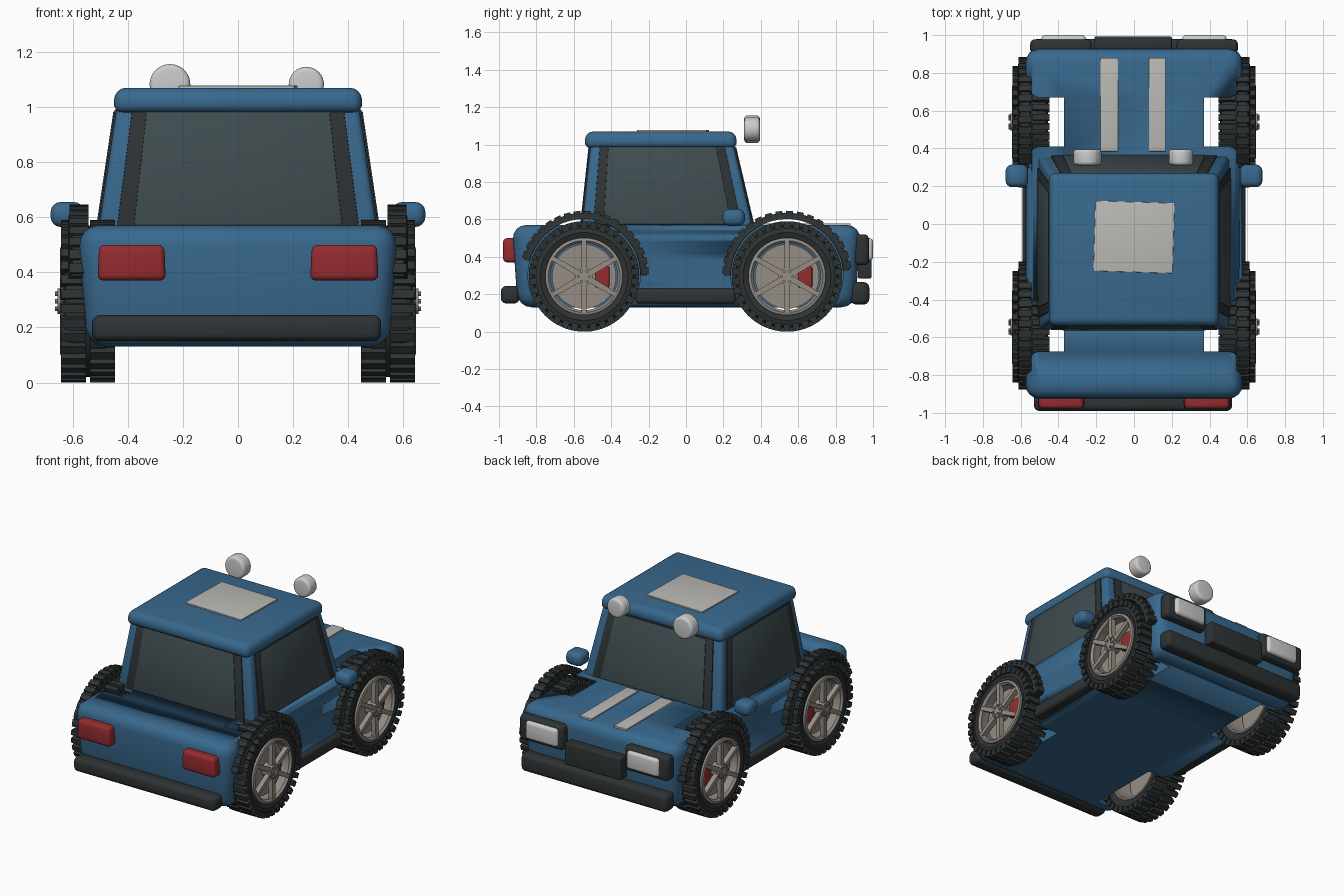
import bpy, bmesh
from math import pi, cos, sin, radians
from mathutils import Matrix, Vector

if "Cube" in bpy.data.objects:
    bpy.data.objects.remove(bpy.data.objects["Cube"])

def material(name, rgb):
    m = bpy.data.materials.new(name)
    m.diffuse_color = (*rgb, 1)
    m.use_nodes = True
    m.node_tree.nodes["Principled BSDF"].inputs["Base Color"].default_value = m.diffuse_color
    return m

BLUE = material("blue_paint", (0.04, 0.14, 0.27))
DARK = material("dark_rubber", (0.028, 0.033, 0.034))
GLASS = material("tinted_glass", (0.05, 0.072, 0.08))
ALLOY = material("wheel_alloy", (0.30, 0.27, 0.235))
RED = material("red_lens", (0.30, 0.025, 0.03))
WHITE = material("white_lens", (0.55, 0.56, 0.57))
PAPER = material("off_white", (0.50, 0.49, 0.46))

def finish(name, bm, mat, mirror=False):
    """Turn a bmesh in world coordinates into an object, optionally mirrored in x."""
    bmesh.ops.recalc_face_normals(bm, faces=bm.faces)
    me = bpy.data.meshes.new(name)
    bm.to_mesh(me)
    bm.free()
    me.materials.append(mat)
    me.shade_smooth()
    me.set_sharp_from_angle(angle=radians(38))
    ob = bpy.data.objects.new(name, me)
    bpy.context.collection.objects.link(ob)
    if mirror:
        ob.modifiers.new("mirror", 'MIRROR').use_mirror_merge = False
    return ob

def hexa(bm, bottom, top, bevel=0, seg=4):
    """Solid between two matching quads, with rounded edges."""
    b = [bm.verts.new(p) for p in bottom]
    t = [bm.verts.new(p) for p in top]
    fs = [bm.faces.new(b), bm.faces.new(t)]
    fs += [bm.faces.new((b[i], b[(i+1) % 4], t[(i+1) % 4], t[i])) for i in range(4)]
    if bevel:
        es = list({e for f in fs for e in f.edges})
        bmesh.ops.bevel(bm, geom=es, offset=bevel, segments=seg, profile=0.5,
                        affect='EDGES', clamp_overlap=True)

def rect(x, y, z, dx=0, dy=0):
    return [(x[0]+dx, y[0]+dy, z), (x[1]-dx, y[0]+dy, z),
            (x[1]-dx, y[1]-dy, z), (x[0]+dx, y[1]-dy, z)]

def box(name, x, y, z, mat, bevel=0.0, mirror=False, top=(0, 0), bot=(0, 0), turn=0):
    bm = bmesh.new()
    hexa(bm, rect(x, y, z[0], *bot), rect(x, y, z[1], *top), bevel)
    if turn:
        c = Vector((sum(x)/2, sum(y)/2, 0))
        bmesh.ops.rotate(bm, verts=bm.verts, cent=c, matrix=Matrix.Rotation(turn, 3, 'Z'))
    return finish(name, bm, mat, mirror)

def lathe(bm, prof, cy, cz, n=48, a0=0, a1=2*pi):
    """Revolve a closed (radius, x) profile about an x-parallel axis."""
    full = a1 - a0 > 6.28
    rings = []
    for i in range(n if full else n+1):
        a = a0 + (a1-a0)*i/n
        rings.append([bm.verts.new((x, cy+r*cos(a), cz+r*sin(a))) for r, x in prof])
    k = len(prof)
    for i in range(n):
        p, q = rings[i], rings[(i+1) % len(rings)]
        for j in range(k):
            bm.faces.new((p[j], p[(j+1) % k], q[(j+1) % k], q[j]))
    if not full:
        bm.faces.new(rings[0])
        bm.faces.new(rings[-1])

def spoke_box(bm, x, r, w, ang, cy, cz, taper=0.0):
    """Box lying along a radius at the given angle."""
    def at(xx, rr, t):
        return (xx, cy+rr*cos(ang)-t*sin(ang), cz+rr*sin(ang)+t*cos(ang))
    h, h2 = w/2, w/2*(1-taper)
    hexa(bm, [at(x[0], r[0], -h), at(x[1], r[0], -h), at(x[1], r[0], h), at(x[0], r[0], h)],
         [at(x[0], r[1], -h2), at(x[1], r[1], -h2), at(x[1], r[1], h2), at(x[0], r[1], h2)])

def disc(bm, x, r, cy, cz, n=24):
    m = Matrix.Translation((sum(x)/2, cy, cz)) @ Matrix.Rotation(pi/2, 4, 'Y')
    bmesh.ops.create_cone(bm, cap_ends=True, segments=n, radius1=r, radius2=r,
                          depth=x[1]-x[0], matrix=m)

WHEELS = {"rear": -0.545, "front": 0.54}
CZ = 0.295

# body tub with four round wheel wells
body = box("body", (-0.58, 0.58), (-0.93, 0.935), (0.13, 0.57), BLUE, 0.075, bot=(0.03, 0.03))
bm = bmesh.new()
for cy in WHEELS.values():
    for s in (-1, 1):
        disc(bm, (0.535*s - 0.165, 0.535*s + 0.165), 0.30, cy, 0.30, 48)
cutter = finish("wheel_well_cutter", bm, BLUE)
cutter.hide_render = True
cutter.hide_viewport = True
cut = body.modifiers.new("wells", 'BOOLEAN')
cut.object, cut.operation, cut.solver = cutter, 'DIFFERENCE', 'EXACT'

# cabin and roof
cb = [Vector(p) for p in ((-.51, -.56, .53), (.51, -.56, .53), (.51, .365, .53), (-.51, .365, .53))]
ct = [Vector(p) for p in ((-.44, -.51, 1.0), (.44, -.51, 1.0), (.44, .255, 1.0), (-.44, .255, 1.0))]
bm = bmesh.new()
hexa(bm, cb, ct, 0.025)
finish("cabin", bm, BLUE)
box("roof", (-0.455, 0.455), (-0.545, 0.275), (0.98, 1.07), BLUE, 0.038, top=(0.01, 0.01))

# windows: dark trim panel with a glass panel over it on each cabin side
def panel(name, i, u, v, out, mat, mirror=False):
    j = (i+1) % 4
    pts = [cb[i].lerp(cb[j], a).lerp(ct[i].lerp(ct[j], a), b)
           for a, b in ((u[0], v[0]), (u[1], v[0]), (u[1], v[1]), (u[0], v[1]))]
    n = (pts[1]-pts[0]).cross(pts[3]-pts[0]).normalized()
    bm = bmesh.new()
    hexa(bm, [p-n*0.01 for p in pts], [p+n*out for p in pts], 0.003, 2)
    finish(name, bm, mat, mirror)

for name, i, mir in (("rear_window", 0, False), ("side_window", 1, True), ("windshield", 2, False)):
    panel(name+"_trim", i, (0.065, 0.935), (0.07, 0.98), 0.006, DARK, mir)
    panel(name+"_glass", i, (0.125, 0.875), (0.09, 0.965), 0.010, GLASS, mir)

# wheels
for end, cy in WHEELS.items():
    bm = bmesh.new()
    lathe(bm, [(.200, .47), (.235, .455), (.265, .462), (.275, .485), (.275, .605),
               (.265, .628), (.235, .637), (.205, .625)], cy, CZ)
    finish(end+"_tyre", bm, DARK, True)

    bm = bmesh.new()
    for k in range(34):
        for x, off in (((0.447, 0.538), 0), ((0.552, 0.643), 0.5)):
            a = 2*pi*(k+off)/34
            spoke_box(bm, x, (0.255, 0.295), 0.038, a, cy, CZ, 0.15)
    finish(end+"_tread_blocks", bm, DARK, True)

    bm = bmesh.new()
    lathe(bm, [(.180, .632), (.192, .645), (.207, .640), (.207, .46), (.195, .46), (.190, .60)], cy, CZ)
    for k in range(6):
        spoke_box(bm, (0.615, 0.647), (0.02, 0.192), 0.034, pi/2+k*pi/3, cy, CZ, 0.25)
    disc(bm, (0.59, 0.655), 0.046, cy, CZ)
    for k in range(6):
        a = k*pi/3
        disc(bm, (0.64, 0.664), 0.008, cy+0.031*cos(a), CZ+0.031*sin(a), 8)
    finish(end+"_rim", bm, ALLOY, True)

    bm = bmesh.new()
    disc(bm, (0.57, 0.585), 0.172, cy, CZ, 40)
    finish(end+"_brake_disc", bm, ALLOY, True)
    box(end+"_brake_caliper", (0.555, 0.61), (cy+0.06, cy+0.135), (0.235, 0.35), RED, 0.01, True)

    # ribbed arch over the wheel
    bm = bmesh.new()
    a0, a1 = (0.0, radians(165)) if cy < 0 else (radians(5), radians(180))
    lathe(bm, [(.302, .545), (.336, .55), (.336, .60), (.302, .615)], cy, 0.30, 28, a0, a1)
    for k in range(18):
        spoke_box(bm, (0.542, 0.612), (0.315, 0.346), 0.04, a0+(a1-a0)*(k+.5)/18, cy, 0.30, 0.1)
    finish(end+"_wheel_arch", bm, DARK, True)

# sills, bumpers, grille
box("sill", (0.50, 0.59), (-0.27, 0.265), (0.15, 0.23), DARK, 0.02, True)
box("rear_bumper", (-0.53, 0.52), (-0.99, -0.89), (0.15, 0.245), DARK, 0.03)
box("front_bumper", (-0.54, 0.54), (0.88, 0.98), (0.145, 0.265), DARK, 0.03)
box("grille", (-0.21, 0.20), (0.92, 0.992), (0.285, 0.43), DARK, 0.008)

# lamps
box("headlight_bezel", (0.225, 0.55), (0.90, 0.978), (0.355, 0.52), DARK, 0.025, True)
box("headlight", (0.255, 0.49), (0.95, 1.0), (0.38, 0.50), WHITE, 0.02, True)
box("tail_light", (0.262, 0.51), (-0.978, -0.90), (0.37, 0.50), RED, 0.022, True, top=(0.006, 0))
for side, x, r in (("left", -0.247, 0.074), ("right", 0.248, 0.064)):
    bm = bmesh.new()
    disc(bm, (-0.042, 0.042), r, 0, 0, 32)
    bmesh.ops.bevel(bm, geom=[e for e in bm.edges if any(len(f.verts) > 4 for f in e.link_faces)],
                    offset=0.018, segments=4, profile=0.5, affect='EDGES')
    bmesh.ops.transform(bm, verts=bm.verts,
                        matrix=Matrix.Translation((x, 0.353, 1.082)) @ Matrix.Rotation(pi/2, 4, 'Z'))
    finish(side+"_roof_lamp", bm, WHITE)

# wing mirrors
box("wing_mirror", (0.56, 0.68), (0.195, 0.315), (0.565, 0.655), BLUE, 0.035, True)

# roof sheet and bonnet stripes
box("roof_sheet", (-0.21, 0.21), (-0.255, 0.117), (1.06, 1.078), PAPER, 0.002, turn=-0.03)
box("left_bonnet_stripe", (-0.178, -0.085), (0.385, 0.88), (0.56, 0.578), PAPER, 0.002)
box("right_bonnet_stripe", (0.08, 0.168), (0.385, 0.88), (0.56, 0.578), PAPER, 0.002)
